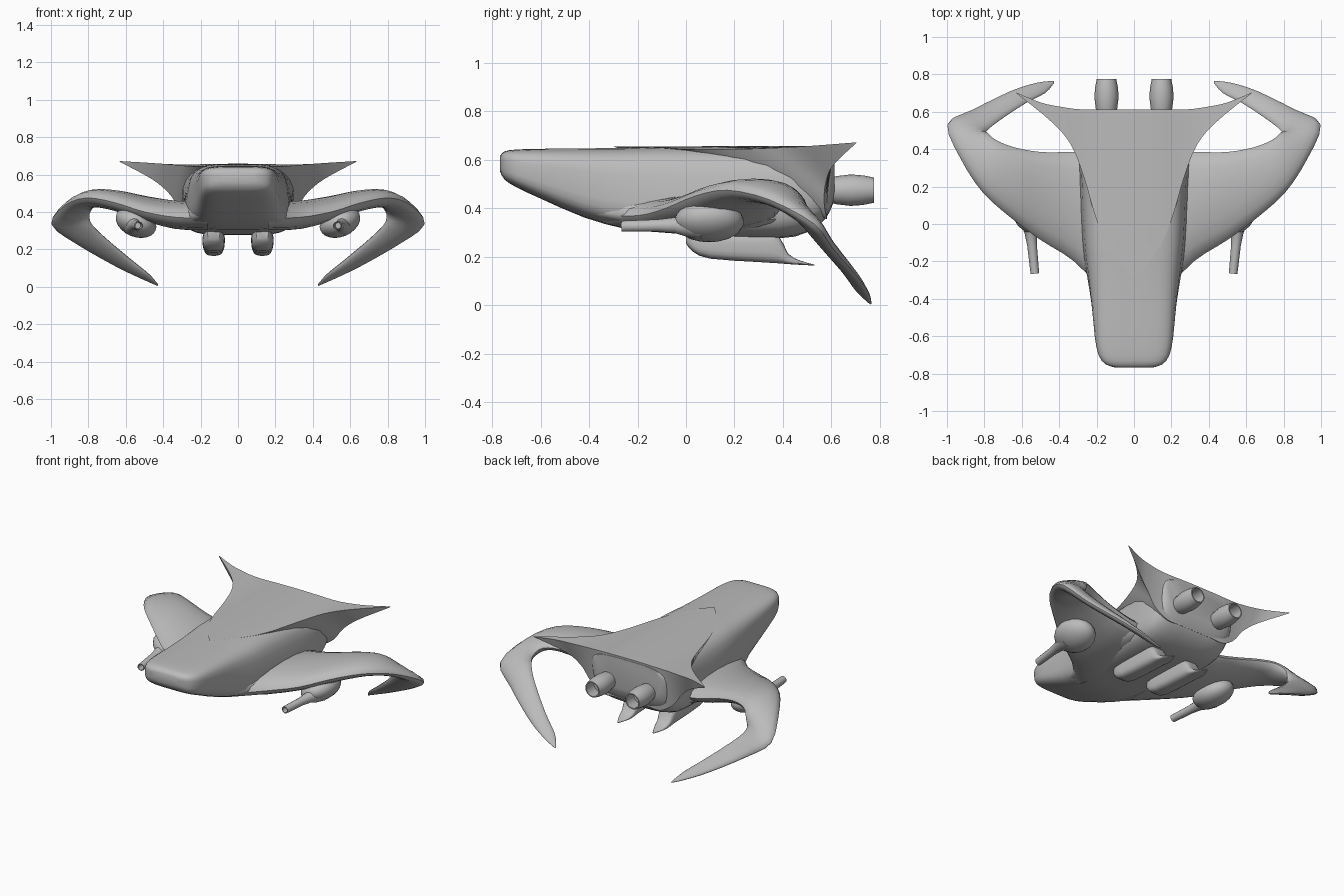
import bpy, bmesh, math
from mathutils import Vector, Matrix

cube = bpy.data.objects.get("Cube")
if cube:
    bpy.data.objects.remove(cube, do_unlink=True)

hull_grey = bpy.data.materials.new("hull_grey")
hull_grey.use_nodes = True
colour = (0.5, 0.5, 0.5, 1)
hull_grey.diffuse_color = colour
hull_grey.node_tree.nodes["Principled BSDF"].inputs["Base Color"].default_value = colour


def finish(name, bm, mirror=False, angle=35):
    bmesh.ops.recalc_face_normals(bm, faces=bm.faces)
    mesh = bpy.data.meshes.new(name)
    bm.to_mesh(mesh)
    bm.free()
    mesh.materials.append(hull_grey)
    obj = bpy.data.objects.new(name, mesh)
    bpy.context.collection.objects.link(obj)
    bpy.ops.object.select_all(action='DESELECT')
    obj.select_set(True)
    bpy.context.view_layer.objects.active = obj
    bpy.ops.object.shade_smooth_by_angle(angle=math.radians(angle))
    if mirror:
        obj.modifiers.new("mirror", 'MIRROR')


def spline(rows, steps):
    """Smoothly interpolate rows of numbers, passing through every row."""
    out = []
    for i in range(len(rows) - 1):
        a, b, c, d = (rows[max(i - 1, 0)], rows[i], rows[i + 1],
                      rows[min(i + 2, len(rows) - 1)])
        for s in range(steps):
            t = s / steps
            out.append([q + t / 2 * (r - p + t * (2 * p - 5 * q + 4 * r - w
                        + t * (3 * (q - r) + w - p)))
                        for p, q, r, w in zip(a, b, c, d)])
    return out + [list(rows[-1])]


def loft(name, rings, mirror=False, angle=35):
    bm = bmesh.new()
    loops = [[bm.verts.new(p) for p in ring] for ring in rings]
    n = len(loops[0])
    for a, b in zip(loops, loops[1:]):
        for i in range(n):
            j = (i + 1) % n
            bm.faces.new((a[i], a[j], b[j], b[i]))
    bm.faces.new(loops[0])
    bm.faces.new(loops[-1])
    finish(name, bm, mirror, angle)


def power(v, e):
    return math.copysign(abs(v) ** e, v)


def box_rings(rows, x=0, sides=28, e=0.5, steps=2):
    """Rounded box sections: y, top half width, bottom half width, top z, bottom z."""
    rings = []
    for y, wt, wb, zt, zb in spline(rows, steps):
        ring = []
        for i in range(sides):
            a = math.tau * (i + 0.5) / sides
            v = power(math.sin(a), e)
            w = wb + (wt - wb) * (v + 1) / 2
            ring.append((x + w * power(math.cos(a), e), y,
                         (zt + zb) / 2 + (zt - zb) / 2 * v))
        rings.append(ring)
    return rings


def tube_rings(profile, start, axis, sides=14):
    """Circular sections along an axis: distance, radius."""
    turn = Vector(axis).to_track_quat('Z', 'Y')
    return [[Vector(start) + turn @ Vector((r * math.cos(math.tau * i / sides),
                                            r * math.sin(math.tau * i / sides), d))
             for i in range(sides)] for d, r in profile]


# Main body, nose to stern
loft("fuselage", box_rings([
    (-.768, .10, .09, .615, .555), (-.75, .155, .15, .635, .52),
    (-.70, .192, .188, .643, .487), (-.6, .212, .208, .646, .44),
    (-.42, .226, .23, .648, .362), (-.25, .238, .265, .65, .315),
    (-.1, .25, .29, .655, .30), (.1, .255, .31, .655, .285),
    (.3, .27, .31, .655, .275), (.45, .295, .30, .652, .283),
    (.55, .30, .27, .65, .33), (.595, .29, .25, .648, .39),
    (.612, .26, .21, .644, .44)]))

# Broad saddle that blends the body into both wings
loft("wing_saddle", box_rings([
    (-.46, .16, .16, .44, .385), (-.36, .215, .22, .44, .35),
    (-.25, .245, .27, .455, .325), (-.1, .27, .34, .47, .31),
    (.1, .285, .37, .48, .305), (.28, .285, .37, .475, .305),
    (.39, .25, .31, .44, .33)], e=0.65))

# Curled wing: leading edge, trailing edge, thickness
wing_rows = [
    (.16, -.37, .37, .16, .39, .38, .15),
    (.32, -.20, .37, .35, .385, .40, .15),
    (.50, -.085, .40, .50, .385, .44, .125),
    (.66, .035, .45, .64, .41, .47, .11),
    (.81, .17, .475, .74, .45, .468, .095),
    (.925, .345, .435, .785, .49, .42, .08),
    (.998, .53, .335, .79, .495, .35, .07),
    (.87, .605, .235, .725, .55, .275, .055),
    (.66, .71, .115, .58, .645, .15, .04),
    (.52, .755, .047, .475, .70, .065, .025),
    (.43, .765, .006, .427, .755, .011, .008)]
rows = spline(wing_rows, 3)
mids = [(Vector(r[:3]) + Vector(r[3:6])) / 2 for r in rows]
wing = []
for k, r in enumerate(rows):
    chord = Vector(r[3:6]) - Vector(r[:3])
    along = mids[min(k + 1, len(mids) - 1)] - mids[max(k - 1, 0)]
    up = along.cross(chord).normalized()
    wing.append([mids[k] - chord / 2 * math.cos(a) + up * r[6] / 2 * math.sin(a)
                 for a in (math.tau * i / 16 for i in range(16))])
loft("wing", wing, mirror=True, angle=50)

# Rear deck drawn out into swept horns: front edge, rear edge, lower edge
horn_rows = [
    (0, -.30, .655, 0, .612, .658, 0, .58, .36),
    (.12, -.15, .652, .12, .612, .657, .12, .58, .36),
    (.20, .02, .644, .20, .612, .655, .22, .58, .36),
    (.265, .24, .645, .30, .614, .654, .31, .57, .42),
    (.335, .42, .652, .40, .628, .657, .37, .575, .50),
    (.44, .545, .66, .50, .65, .664, .46, .605, .575),
    (.63, .70, .672, .633, .704, .672, .63, .70, .667)]
loft("tail_deck", [[r[:3], r[3:6], r[6:]] for r in spline(horn_rows, 4)], mirror=True)

# Under-wing pod and gun barrel
bm = bmesh.new()
bmesh.ops.create_uvsphere(bm, u_segments=18, v_segments=12, radius=1,
    matrix=Matrix.Translation((.545, .095, .345)) @ Matrix.Rotation(-.4, 4, 'Y')
    @ Matrix.Diagonal((.115, .145, .078, 1)))
finish("gun_pod", bm, mirror=True, angle=60)
loft("gun_barrel", tube_rings([(.06, .005), (.06, .016), (0, .018), (0, .023),
    (.15, .026), (.22, .033), (.27, .05), (.33, .06)],
    (.53, -.265, .326), (.1, 1, .02)), mirror=True)

# Belly skid
loft("belly_skid", box_rings([
    (0, .035, .03, .30, .255), (.03, .052, .05, .30, .22),
    (.1, .06, .058, .30, .192), (.3, .06, .058, .30, .178),
    (.38, .055, .055, .29, .173), (.42, .045, .048, .215, .17),
    (.47, .033, .035, .185, .167), (.53, .005, .005, .168, .164)],
    x=.13, sides=20, e=0.6), mirror=True)

# Hollow exhaust nozzle
loft("exhaust_nozzle", tube_rings([(0, .045), (.05, .058), (.11, .065), (.16, .061),
    (.205, .052), (.205, .045), (.12, .05), (.12, .005)],
    (.147, .57, .475), (0, 1, 0), sides=16), mirror=True)
